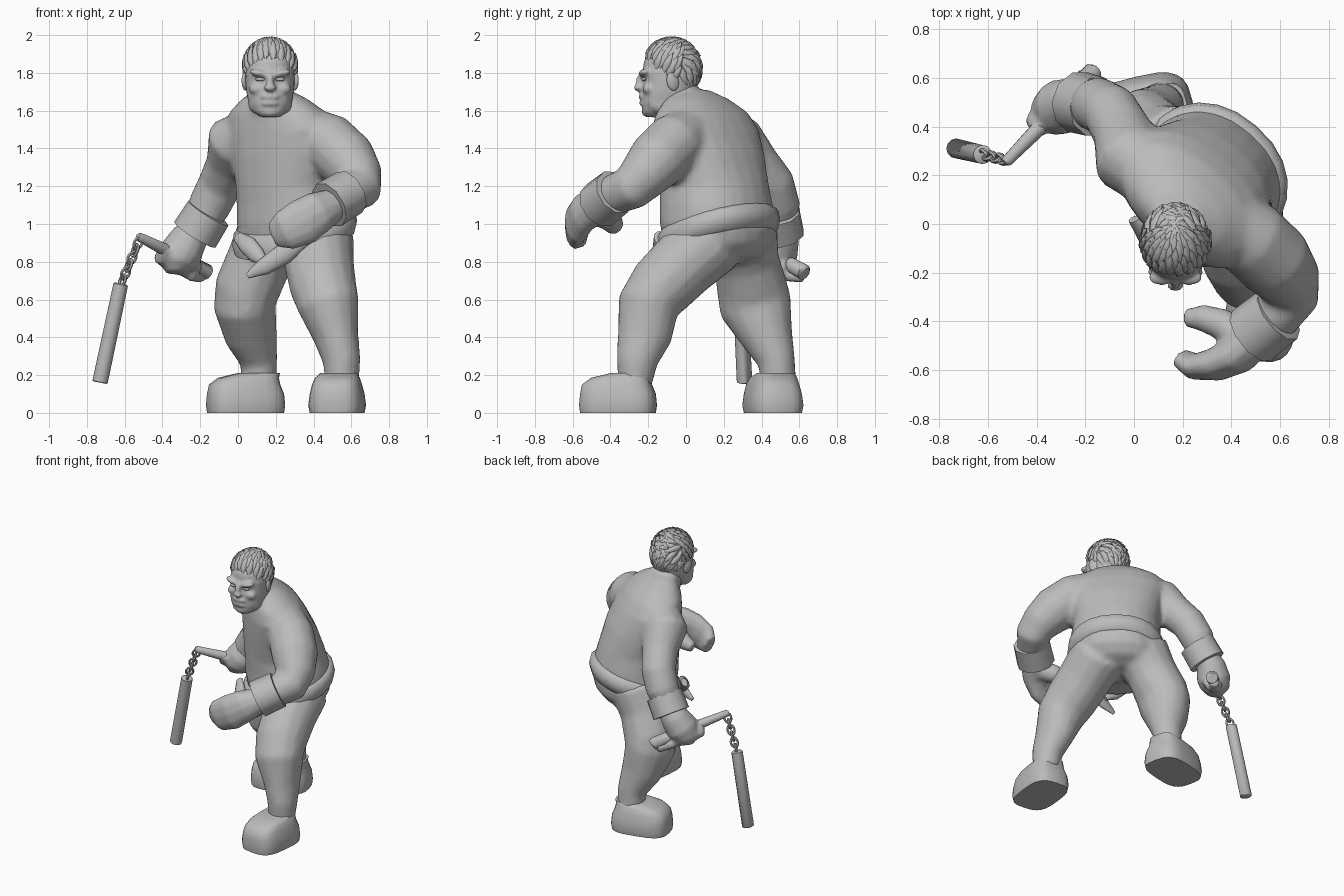
import bpy, bmesh, math, random
from mathutils import Vector, Matrix

if "Cube" in bpy.data.objects:
    bpy.data.objects.remove(bpy.data.objects["Cube"], do_unlink=True)

grey = bpy.data.materials.new("clay grey")
grey.use_nodes = True
GREY = (0.5, 0.5, 0.5, 1)
grey.diffuse_color = GREY
grey.node_tree.nodes["Principled BSDF"].inputs["Base Color"].default_value = GREY


def finish(name, bm):
    bmesh.ops.recalc_face_normals(bm, faces=bm.faces)
    me = bpy.data.meshes.new(name)
    bm.to_mesh(me)
    bm.free()
    me.materials.append(grey)
    ob = bpy.data.objects.new(name, me)
    bpy.context.collection.objects.link(ob)
    return ob


def skin(bm, rings):
    """Bridge rings of points and cap both ends."""
    loops = [[bm.verts.new(p) for p in ring] for ring in rings]
    n = len(loops[0])
    for a, b in zip(loops, loops[1:]):
        for i in range(n):
            bm.faces.new((a[i], a[(i + 1) % n], b[(i + 1) % n], b[i]))
    bm.faces.new(loops[0][::-1])
    bm.faces.new(loops[-1])


def limb(name, pts, ref=(0, 1, 0), n=14, bm=None):
    """Tube through (x, y, z, radius[, radius along ref])."""
    own = bm is None
    bm = bm or bmesh.new()
    c = [Vector(p[:3]) for p in pts]
    ref, rings = Vector(ref), []
    for i, p in enumerate(pts):
        t = (c[min(i + 1, len(c) - 1)] - c[max(i - 1, 0)]).normalized()
        ref = (ref - t * ref.dot(t)).normalized()
        side = t.cross(ref)
        rings.append([c[i] + side * p[3] * math.cos(k * math.tau / n)
                      + ref * p[-1] * math.sin(k * math.tau / n) for k in range(n)])
    skin(bm, rings)
    return finish(name, bm) if own else None


def stack(name, rings, yaw=0, power=2.2, tilt=0, n=24):
    """Upright body of (x, y, z, half width, half depth) rings turned by yaw."""
    a, out = math.radians(yaw), []
    for x, y, z, w, d in rings:
        ring = []
        for k in range(n):
            c, s = math.cos(k * math.tau / n), math.sin(k * math.tau / n)
            u = math.copysign(abs(c) ** (2 / power), c) * w
            v = math.copysign(abs(s) ** (2 / power), s) * d
            ring.append((x + u * math.cos(a) - v * math.sin(a),
                         y + u * math.sin(a) + v * math.cos(a), z + tilt * v))
        out.append(ring)
    bm = bmesh.new()
    skin(bm, out)
    return finish(name, bm)


def ball(name, loc, size, rot=(0, 0, 0)):
    bm = bmesh.new()
    bmesh.ops.create_uvsphere(bm, u_segments=14, v_segments=10, radius=1)
    ob = finish(name, bm)
    ob.location, ob.scale, ob.rotation_euler = loc, size, rot
    return ob


def fuse(name, parts, voxel=0.02, rounds=4):
    """Merge overlapping parts into one continuous soft surface."""
    bpy.ops.object.select_all(action='DESELECT')
    for p in parts:
        p.select_set(True)
    bpy.context.view_layer.objects.active = parts[0]
    bpy.ops.object.join()
    parts[0].name = name
    m = parts[0].modifiers.new("blend", 'REMESH')
    m.mode, m.voxel_size, m.use_smooth_shade = 'VOXEL', voxel, True
    s = parts[0].modifiers.new("soften", 'SMOOTH')
    s.factor, s.iterations = 0.5, rounds


YAW = -41
# Torso with both arms
torso = stack("torso", [(.29, .16, .87, .27, .25), (.3, .165, 1.0, .31, .285), (.295, .16, 1.1, .305, .28),
                        (.28, .15, 1.2, .295, .27), (.26, .125, 1.36, .325, .245), (.235, .1, 1.5, .345, .21),
                        (.21, .085, 1.59, .295, .18), (.195, .06, 1.66, .2, .13), (.18, .03, 1.71, .1, .08)], YAW)
neck = limb("neck", [(.18, .06, 1.55, .13), (.17, -.02, 1.66, .105), (.17, -.07, 1.76, .1)])
left_arm = limb("left_arm", [(.37, .02, 1.48, .14), (.48, -.06, 1.43, .16), (.575, -.15, 1.34, .16),
                             (.635, -.23, 1.25, .135), (.645, -.29, 1.19, .12), (.58, -.37, 1.16, .11),
                             (.48, -.46, 1.11, .09)])
right_arm = limb("right_arm", [(.08, .2, 1.48, .14), (-.02, .27, 1.43, .155), (-.045, .37, 1.32, .125),
                               (-.095, .46, 1.21, .118), (-.15, .49, 1.1, .115), (-.22, .49, .95, .085)])
fuse("upper_body", [torso, neck, left_arm, right_arm])

# Trousers
hips = stack("hips", [(.29, .2, .79, .14, .1), (.29, .19, .83, .25, .21), (.295, .18, .9, .295, .27),
                      (.3, .17, 1.0, .31, .29)], YAW)
left_leg = limb("left_leg", [(.42, .14, .92, .195), (.43, -.01, .79, .185), (.45, -.13, .67, .178),
                             (.48, -.2, .57, .165), (.52, -.22, .4, .12, .145), (.55, -.26, .27, .1, .11),
                             (.55, -.27, .15, .09)])
right_leg = limb("right_leg", [(.19, .29, .95, .2), (.11, .32, .8, .175), (.05, .35, .66, .175, .19),
                               (.035, .37, .56, .165, .195), (.07, .43, .4, .14), (.11, .48, .27, .1),
                               (.11, .49, .15, .095)])
fuse("trousers", [hips, left_leg, right_leg])

# Belt with knot and hanging ends
stack("belt", [(.3, .17, .89, .29, .27), (.3, .17, .9, .318, .295), (.3, .17, .95, .332, .308),
               (.298, .168, 1.0, .325, .3), (.295, .163, 1.025, .3, .275)], YAW, tilt=.31)
limb("belt_end", [(.36, -.14, .93, .04, .03), (.24, -.15, .84, .055, .03), (.14, -.155, .775, .045, .025),
                  (.05, -.15, .725, .015, .01)])
limb("belt_flap", [(.0, .02, .93, .03, .02), (.05, -.05, .89, .05, .03), (.1, -.1, .835, .045, .03),
                   (.15, -.12, .79, .015, .015)])


# Feet
def foot(name, x, y, yaw):
    a = math.radians(yaw)
    rows = ((0, .0, .14, .2), (0, .04, .148, .205), (0, .1, .14, .2), (.005, .15, .128, .185),
            (-.015, .185, .115, .158), (-.07, .21, .095, .11))
    stack(name, [(x + f * math.sin(a), y - f * math.cos(a), z, w, l) for f, z, w, l in rows], yaw, 3.2)


foot("left_foot", .525, -.36, -6)
foot("right_foot", .04, .46, -77)


# Wrist cuffs
def cuff(name, a, b, r):
    a, b = Vector(a), Vector(b)
    steps = ((0, .7), (.02, 1), (.98, 1.03), (1, .7))
    limb(name, [(*a.lerp(b, t), r * s) for t, s in steps], n=10)


cuff("left_cuff", (.595, -.37, 1.17), (.48, -.46, 1.1), .126)
cuff("right_cuff", (-.155, .48, 1.06), (-.23, .5, .94), .125)

# Open left hand
palm = limb("palm", [(.5, -.46, 1.1, .09), (.42, -.54, 1.06, .115, .08), (.34, -.575, 1.01, .125, .07),
                     (.25, -.585, .965, .11, .055), (.19, -.55, .94, .07, .04)], n=12)
thumb = limb("thumb", [(.44, -.47, 1.06, .07), (.36, -.41, 1.03, .065), (.28, -.385, 1.0, .055),
                       (.21, -.385, .98, .035)])
fuse("left_hand", [palm, thumb], .014, 2)

# Gripping right hand
fist = limb("fist", [(-.2, .5, 1.0, .08), (-.26, .5, .92, .1), (-.3, .48, .85, .115), (-.33, .46, .79, .1),
                     (-.33, .45, .74, .05)])
digits = [limb("finger", [(-.38 + .055 * i, .38 + .04 * i, .88 - .03 * i, .035),
                          (-.41 + .055 * i, .42 + .04 * i, .82 - .03 * i, .04),
                          (-.36 + .055 * i, .5 + .04 * i, .78 - .02 * i, .035)], n=8) for i in range(4)]
fuse("right_hand", [fist] + digits, .014, 3)

# Two sticks joined by a chain
top, drop = Vector((-.52, .26, .92)), Vector((-.62, .285, .68))
limb("held_stick", [(-.53, .25, .935, .015), (-.52, .26, .93, .024), (-.34, .445, .84, .036),
                    (-.165, .625, .745, .043), (-.16, .63, .74, .03)], n=12)
limb("hanging_stick", [(-.62, .285, .685, .03), (-.621, .285, .68, .039), (-.73, .31, .165, .041),
                       (-.731, .31, .16, .034)], n=12)
aim = (drop - top).to_track_quat('X', 'Z')
for i in range(6):
    bpy.ops.mesh.primitive_torus_add(major_radius=.028, minor_radius=.009, major_segments=14, minor_segments=6)
    link = bpy.context.object
    link.name = "chain_link"
    link.data.materials.append(grey)
    turn = Matrix.Rotation(math.radians(45 + 90 * (i % 2)), 4, 'X')
    link.matrix_world = (Matrix.Translation(top.lerp(drop, (i + .5) / 6)) @ aim.to_matrix().to_4x4()
                         @ turn @ Matrix.Diagonal((1.15, .85, 1, 1)))

# Head
HX = .17
skull = stack("skull", [(HX, -.165, 1.565, .05, .045), (HX, -.145, 1.59, .085, .085), (HX, -.12, 1.64, .115, .115),
                        (HX, -.095, 1.7, .126, .14), (HX, -.085, 1.75, .13, .142), (HX, -.085, 1.8, .13, .147),
                        (HX, -.085, 1.86, .118, .138), (HX, -.085, 1.92, .085, .1), (HX, -.085, 1.945, .05, .06)],
              0, 2.3)
face = [ball("nose_bridge", (HX, -.24, 1.76), (.02, .025, .05), (-.25, 0, 0)),
        ball("nose_tip", (HX, -.252, 1.722), (.034, .024, .02)),
        ball("chin", (HX, -.2, 1.595), (.055, .035, .03)),
        ball("upper_lip", (HX, -.226, 1.675), (.055, .026, .017)),
        ball("lower_lip", (HX, -.224, 1.638), (.05, .026, .014))]
for s in (-1, 1):
    face += [ball("brow", (HX + s * .055, -.218, 1.797), (.058, .034, .02), (0, -s * .22, 0)),
             ball("cheek", (HX + s * .068, -.195, 1.715), (.045, .036, .032)),
             ball("jaw", (HX + s * .075, -.13, 1.63), (.04, .07, .045))]
    ball("ear", (HX + s * .132, -.07, 1.755), (.016, .034, .05), (.2, 0, s * .35))
    ball("eye", (HX + s * .052, -.222, 1.766), (.026, .014, .01))
fuse("head", [skull] + face, .01, 2)

# Swept-back hair: a small cap covered with long pointed locks
ball("hair_cap", (HX, -.068, 1.82), (.128, .132, .137))
random.seed(4)
bm = bmesh.new()
core, radii = Vector((HX, -.078, 1.825)), Vector((.133, .148, .148))
COUNT = 170
for i in range(COUNT):
    z = 1 - 1.75 * (i + .5) / COUNT
    ang = i * math.pi * (3 - math.sqrt(5))
    r = math.sqrt(1 - z * z)
    d = Vector((r * math.cos(ang), r * math.sin(ang), z))
    if d.z < .18 - .95 * (d.y + .75):
        continue
    sweep = Vector((0, .45, .9)) if d.y < .2 else Vector((0, .25, -.5 + d.z))
    flow = (sweep - d * sweep.dot(d)).normalized()
    size = random.uniform(.85, 1.2)
    lock = []
    for t, lift, w, h in ((-.03, -.012, .01, .01), (.03, .004, .02, .012), (.08, .011, .015, .009),
                          (.125, .02, .002, .002)):
        lean = (d + flow * t * size / .15).normalized()  # follow the curve of the skull
        lock.append((*(core + lean * radii + lean * lift), w, h))
    limb("", lock, d, 6, bm)
finish("hair_locks", bm)

# Smooth shading with sharp creases kept
bpy.ops.object.select_all(action='DESELECT')
for ob in bpy.context.collection.objects:
    if ob.type == 'MESH':
        ob.select_set(True)
        bpy.context.view_layer.objects.active = ob
bpy.ops.object.shade_smooth_by_angle(angle=math.radians(50))
